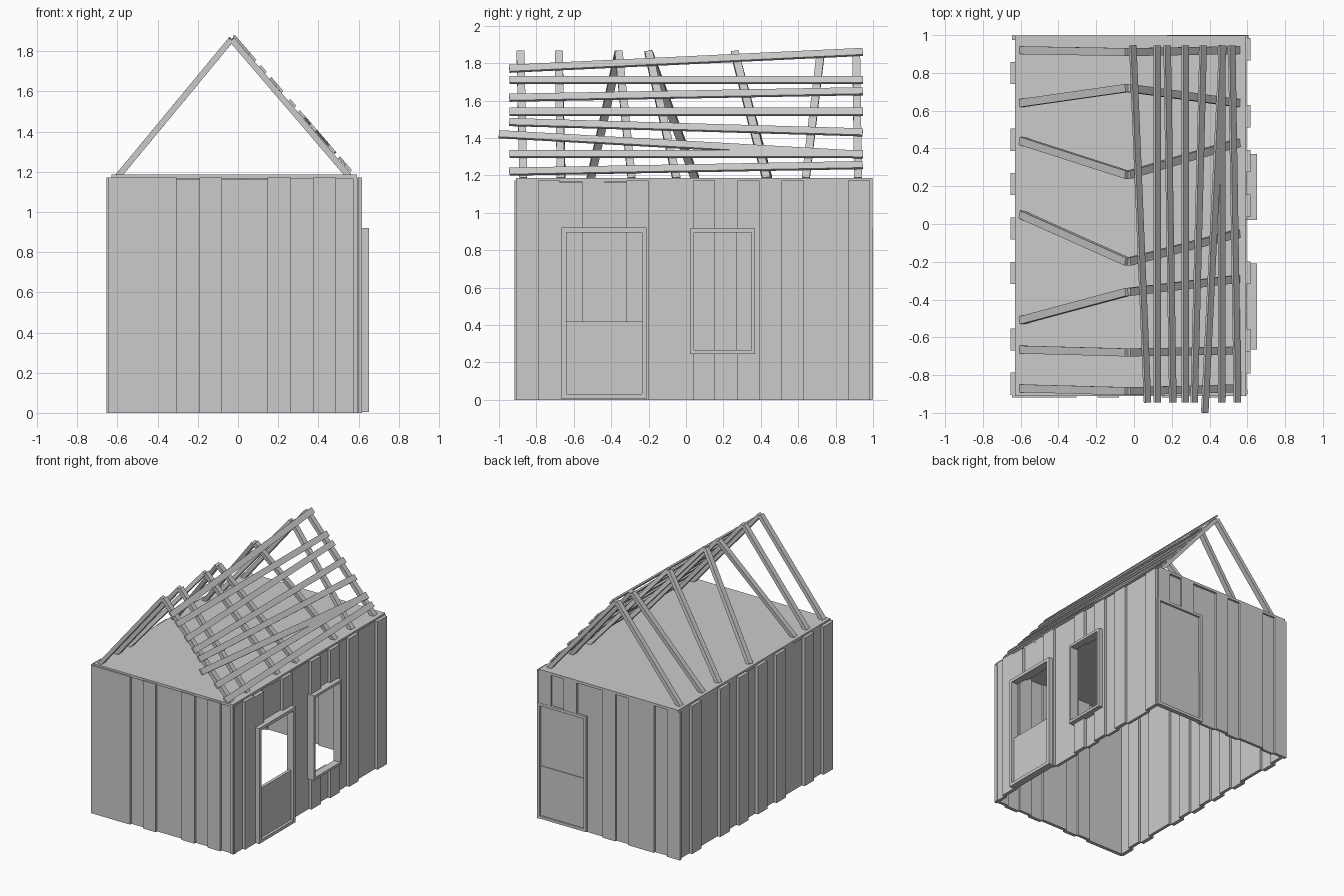
import bpy, bmesh
from mathutils import Vector, Matrix

cube = bpy.data.objects.get("Cube")
if cube:
    bpy.data.objects.remove(cube)

wood = bpy.data.materials.new("grey_wood")
wood.use_nodes = True
grey = (0.6, 0.6, 0.6, 1)
wood.diffuse_color = grey
wood.node_tree.nodes["Principled BSDF"].inputs["Base Color"].default_value = grey


def add_box(bm, lo, hi):
    lo, hi = Vector(lo), Vector(hi)
    size = hi - lo
    m = Matrix.Translation((lo + hi) / 2) @ Matrix.Diagonal((*size, 1))
    bmesh.ops.create_cube(bm, size=1, matrix=m)


def add_beam(bm, a, b, up, width, thick):
    """Rectangular beam from a to b with its thickness along up."""
    a, b = Vector(a), Vector(b)
    along = b - a
    length = along.length
    along.normalize()
    side = Vector(up).cross(along).normalized()
    top = along.cross(side)
    rot = Matrix((along, side, top)).transposed().to_4x4()
    m = Matrix.Translation((a + b) / 2) @ rot @ Matrix.Diagonal((length, width, thick, 1))
    bmesh.ops.create_cube(bm, size=1, matrix=m)


def finish(bm, name):
    mesh = bpy.data.meshes.new(name)
    bm.to_mesh(mesh)
    bm.free()
    mesh.materials.append(wood)
    ob = bpy.data.objects.new(name, mesh)
    bpy.context.collection.objects.link(ob)
    return ob


def place(axis, u, d, z):
    """Point on a wall: u runs along it, d is its depth position."""
    return (u, d, z) if axis == "x" else (d, u, z)


def wall(name, axis, start, end, count, inner, outer, raised, low=(), openings=()):
    """Vertical boards in two layers, cut around openings (u0, u1, z0, z1)."""
    bm = bmesh.new()
    pitch = (end - start) / count
    for i in range(count):
        a, b = start + i * pitch, start + (i + 1) * pitch
        d0, d1 = outer if i in raised else inner
        top = 1.162 if i in low else 1.172
        cuts = {a, b}
        for o in openings:
            cuts |= {u for u in o[:2] if a < u < b}
        cuts = sorted(cuts)
        for u0, u1 in zip(cuts, cuts[1:]):
            spans = [(0, top)]
            for o in openings:
                if o[0] < (u0 + u1) / 2 < o[1]:
                    spans = [(0, o[2]), (o[3], top)]
            for z0, z1 in spans:
                if z1 > z0:
                    add_box(bm, place(axis, u0, d0, z0), place(axis, u1, d1, z1))
    return finish(bm, name)


def frame(name, axis, u0, u1, z0, z1, d0, d1, w):
    bm = bmesh.new()
    for a, b, c, e in ((u0, u0 + w, z0, z1), (u1 - w, u1, z0, z1),
                       (u0 + w, u1 - w, z0, z0 + w), (u0 + w, u1 - w, z1 - w, z1)):
        add_box(bm, place(axis, a, d0, c), place(axis, b, d1, e))
    return finish(bm, name)


def panel(name, axis, u0, u1, z0, z1, d0, d1):
    bm = bmesh.new()
    add_box(bm, place(axis, u0, d0, z0), place(axis, u1, d1, z1))
    return finish(bm, name)


# Board walls
side_door = (-0.65, -0.225, 0, 0.9)
window = (0.035, 0.355, 0.255, 0.9)
back_door = (0.19, 0.59, 0, 0.9)
wall("left_wall", "y", -0.91, 0.985, 16, (0.572, 0.595), (0.588, 0.617),
     {1, 2, 5, 8, 10, 12, 15}, {2, 4}, (side_door, window))
wall("right_wall", "y", -0.905, 0.975, 16, (-0.63, -0.605), (-0.655, -0.625),
     {0, 2, 5, 7, 9, 11, 14}, {3, 8})
wall("front_wall", "x", -0.645, 0.6, 11, (-0.9, -0.875), (-0.918, -0.89),
     {0, 1, 2, 4, 7, 9}, {3, 5, 6})
wall("back_wall", "x", -0.645, 0.6, 11, (0.96, 0.982), (0.975, 0.998),
     {0, 2, 3, 5, 8, 10}, {7, 9}, (back_door,))

# Door and window joinery
frame("side_door_frame", "y", -0.665, -0.21, 0.005, 0.92, 0.595, 0.652, 0.025)
panel("side_door_lower_panel", "y", -0.645, -0.23, 0.025, 0.42, 0.605, 0.63)
frame("window_frame", "y", 0.022, 0.37, 0.245, 0.915, 0.595, 0.652, 0.02)
frame("back_door_frame", "x", 0.175, 0.605, 0.005, 0.92, 0.965, 1.0, 0.022)
panel("back_door_lower_panel", "x", 0.19, 0.59, 0.025, 0.42, 0.965, 0.99)
panel("back_door_upper_panel", "x", 0.19, 0.59, 0.42, 0.9, 0.96, 0.984)

# Ceiling
panel("ceiling", "x", -0.63, 0.592, 1.165, 1.186, -0.91, 0.998)

# Rafter pairs: y at the right eave, the ridge and the left eave
rafters = ((0.92, 0.91, 0.92), (0.64, 0.72, 0.64), (0.44, 0.26, 0.43),
           (0.05, -0.2, -0.05), (-0.51, -0.36, -0.29),
           (-0.665, -0.68, -0.67), (-0.87, -0.885, -0.87))
bm = bmesh.new()
for y_right, y_ridge, y_left in rafters:
    add_beam(bm, (-0.595, y_right, 1.18), (-0.035, y_ridge, 1.857), (-0.76, 0, 0.65), 0.042, 0.03)
    add_beam(bm, (0.55, y_left, 1.18), (-0.03, y_ridge, 1.857), (0.76, 0, 0.65), 0.042, 0.03)
finish(bm, "rafters")


# Uneven roof laths on one slope: heights at the front and back ends
def slope_point(y, z):
    return (-0.002 + (1.855 - z) * 0.866, y, z)


laths = ((1.77, 1.86), (1.71, 1.71), (1.615, 1.65), (1.54, 1.54),
         (1.485, 1.43), (1.42, 1.31), (1.315, 1.315), (1.22, 1.255))
bm = bmesh.new()
for i, (z_front, z_back) in enumerate(laths):
    y_front = -1.0 if i == 5 else -0.945
    add_beam(bm, slope_point(y_front, z_front), slope_point(0.945, z_back),
             (0.76, 0, 0.65), 0.046, 0.013)
finish(bm, "roof_laths")
